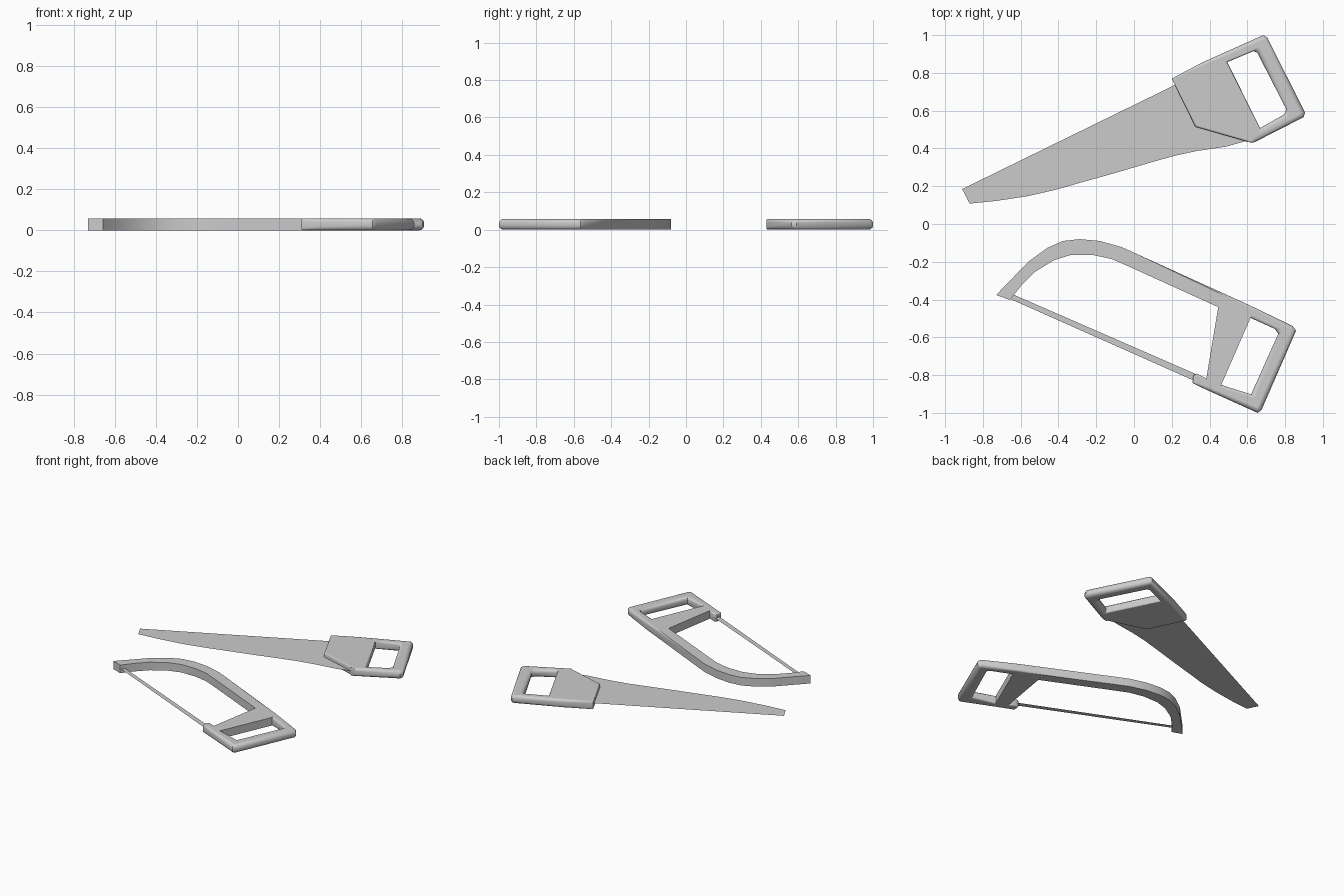
import bpy, bmesh, math
from mathutils import Vector

if "Cube" in bpy.data.objects:
    bpy.data.objects.remove(bpy.data.objects["Cube"])

H = 0.058      # thickness of the handles and frame
STEPS = 3      # segments of each rounded edge


def inset_data(loop):
    """loop: (x, y, w) points, solid on the left; w = rounding of the edge that follows."""
    n = len(loop)
    out = []
    for i in range(n):
        a, b, c = (Vector(loop[(i + k) % n][:2]) for k in (-1, 0, 1))
        w1, w2 = loop[i - 1][2], loop[i][2]
        d1, d2 = (b - a).normalized(), (c - b).normalized()
        n1, n2 = Vector((-d1.y, d1.x)), Vector((-d2.y, d2.x))
        det = n1.x * n2.y - n1.y * n2.x
        if abs(det) < 0.2:
            off = (n1 + n2).normalized() * (w1 + w2) / 2
        else:
            off = Vector((w1 * n2.y - w2 * n1.y, n1.x * w2 - n2.x * w1)) / det
        out.append((b, off, min((w1 + w2) / 2, H / 2 - 0.002)))
    return out


def rounded_slab(name, loops):
    """Extruded outline with holes and a rounding chosen per edge."""
    bm = bmesh.new()
    cap_edges = ([], [])
    for loop in loops:
        data = inset_data(loop)
        n = len(data)
        rings = []
        for top in (False, True):
            ks = range(STEPS + 1)
            for k in (reversed(ks) if top else ks):
                t = math.pi / 2 * k / STEPS
                ring = []
                for p, off, d in data:
                    q = p + off * (1 - math.sin(t))
                    z = d * (1 - math.cos(t))
                    ring.append(bm.verts.new((q.x, q.y, H - z if top else z)))
                rings.append(ring)
        for r0, r1 in zip(rings, rings[1:]):
            for i in range(n):
                j = (i + 1) % n
                bm.faces.new((r0[i], r0[j], r1[j], r1[i])).smooth = True
        for edges, ring in zip(cap_edges, (rings[0], rings[-1])):
            edges += [bm.edges.get((ring[i], ring[(i + 1) % n])) for i in range(n)]
    for edges in cap_edges:
        bmesh.ops.triangle_fill(bm, use_beauty=True, edges=edges)
    bmesh.ops.remove_doubles(bm, verts=bm.verts[:], dist=0.0001)
    bmesh.ops.recalc_face_normals(bm, faces=bm.faces[:])
    for f in bm.faces:
        if abs(f.normal.z) > 0.999:
            f.smooth = False
    for e in bm.edges:
        e.smooth = e.calc_face_angle(3.0) < 0.7
    return finish(name, bm)


def sheet(name, pts):
    """Paper-thin blade at mid height."""
    bm = bmesh.new()
    bm.faces.new([bm.verts.new((x, y, H / 2)) for x, y in pts])
    bmesh.ops.triangulate(bm, faces=bm.faces[:])
    return finish(name, bm)


def finish(name, bm):
    me = bpy.data.meshes.new(name)
    bm.to_mesh(me)
    bm.free()
    ob = bpy.data.objects.new(name, me)
    bpy.context.collection.objects.link(ob)
    return ob


# Hand saw: grip with finger hole
S, G = 0.009, 0.022
rounded_slab("hand_saw_handle", [
    [(0.20, 0.77, S), (0.325, 0.515, S), (0.62, 0.43, S), (0.64, 0.434, G),
     (0.897, 0.565, G), (0.906, 0.59, G), (0.705, 0.987, G), (0.685, 1.0, G),
     (0.365, 0.857, S)],
    [(0.494, 0.857, S), (0.632, 0.915, G), (0.652, 0.908, G),
     (0.806, 0.608, G), (0.795, 0.58, G), (0.667, 0.508, S)],
])

# Hand saw: tapered blade
sheet("hand_saw_blade", [
    (-0.91, 0.185), (-0.87, 0.108), (-0.73, 0.122), (-0.56, 0.148), (-0.42, 0.18),
    (-0.29, 0.217), (-0.10, 0.27), (0.08, 0.323), (0.21, 0.36), (0.33, 0.386),
    (0.49, 0.41), (0.61, 0.444), (0.55, 0.62), (0.40, 0.826)])

# Hacksaw: bowed frame and handle in one piece
rounded_slab("hacksaw_frame", [
    [(0.675, -0.985, G), (0.858, -0.565, G), (0.84, -0.54, G), (0.62, -0.434, 0),
     (0.003, -0.153, 0), (-0.066, -0.122, 0), (-0.18, -0.09, 0), (-0.288, -0.08, 0),
     (-0.377, -0.09, 0), (-0.46, -0.127, 0), (-0.56, -0.20, 0), (-0.73, -0.376, 0),
     (-0.657, -0.402, 0), (-0.60, -0.33, 0), (-0.525, -0.254, 0), (-0.425, -0.192, 0),
     (-0.335, -0.164, 0), (-0.219, -0.164, 0), (-0.119, -0.185, 0), (-0.034, -0.222, 0),
     (0.446, -0.44, 0), (0.383, -0.817, S), (0.335, -0.794, S), (0.315, -0.80, S),
     (0.309, -0.842, S), (0.38, -0.876, G), (0.655, -1.0, G)],
    [(0.617, -0.497, G * 0.6), (0.745, -0.555, G), (0.764, -0.58, G),
     (0.62, -0.902, G * 0.6), (0.462, -0.852, 0)],
])

# Hacksaw: narrow blade
sheet("hacksaw_blade", [
    (-0.68, -0.386), (0.33, -0.835), (0.34, -0.80), (-0.64, -0.373)])
